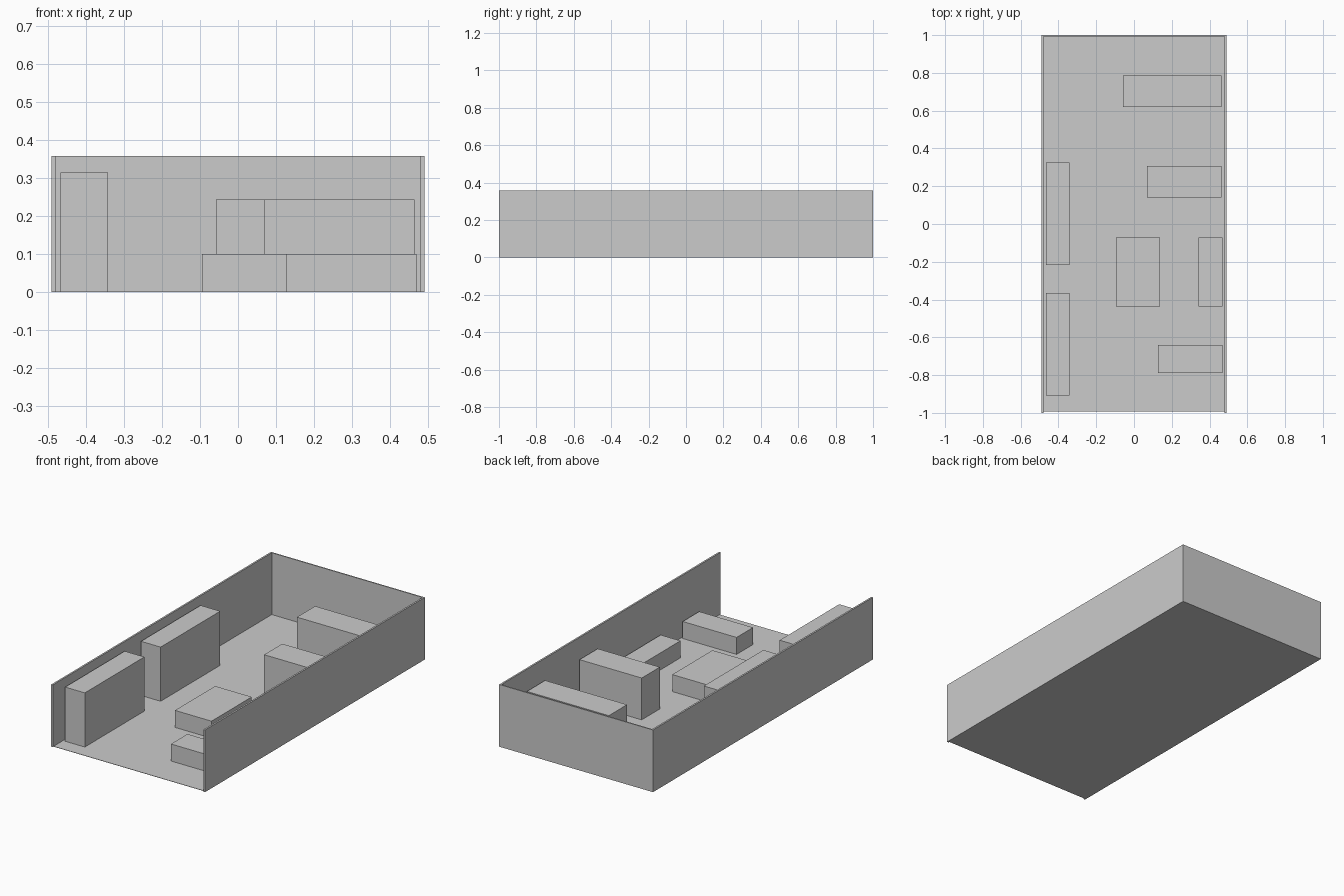
import bpy

if "Cube" in bpy.data.objects:
    bpy.data.objects.remove(bpy.data.objects["Cube"])


def box(name, x, y, z):
    """Axis-aligned box from (min, max) ranges."""
    bpy.ops.mesh.primitive_cube_add(size=1)
    ob = bpy.context.object
    ob.name = name
    ob.location = [(a + b) / 2 for a, b in (x, y, z)]
    ob.scale = [b - a for a, b in (x, y, z)]
    bpy.ops.object.transform_apply(location=False, rotation=False, scale=True)
    return ob


HALF, TOP, T = 0.49, 0.358, 0.01
FLOOR = 0.002

# Room shell, open at the front and top
box("floor", (-HALF + T, HALF - T), (-0.993, 0.993), (0, FLOOR))
box("left_wall", (-HALF, -HALF + T), (-1, 1), (0, TOP))
box("right_wall", (HALF - T, HALF), (-1, 1), (0, TOP))
box("back_wall", (-HALF + T, HALF - T), (0.993, 1), (0, TOP))

# Tall cabinets along the left wall
for i, y in enumerate((-0.907, -0.217)):
    box(f"tall_cabinet_{i + 1}", (-0.466, -0.341), (y, y + 0.542), (FLOOR, 0.314))

# Counters standing out from the right wall
box("back_counter", (-0.058, 0.464), (0.619, 0.785), (FLOOR, 0.243))
box("middle_counter", (0.068, 0.464), (0.141, 0.306), (FLOOR, 0.243))

# Low table and benches
box("low_table", (-0.095, 0.138), (-0.438, -0.072), (FLOOR, 0.1))
box("side_bench", (0.342, 0.468), (-0.438, -0.072), (FLOOR, 0.1))
box("front_bench", (0.126, 0.469), (-0.79, -0.64), (FLOOR, 0.1))
